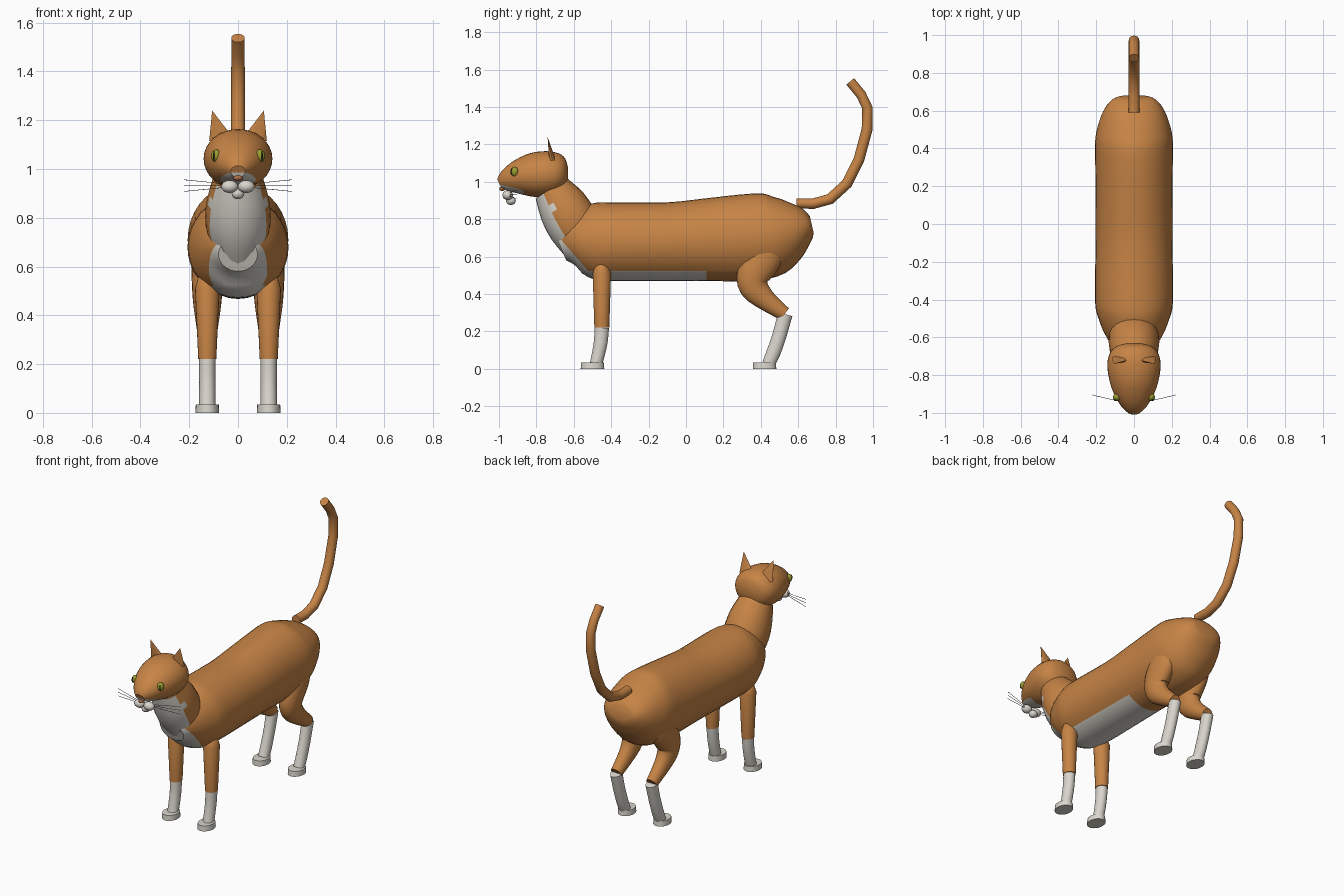
import bpy, bmesh, math
from mathutils import Vector

cube = bpy.data.objects.get("Cube")
if cube:
    bpy.data.objects.remove(cube, do_unlink=True)


def material(name, *rgb):
    m = bpy.data.materials.new(name)
    m.use_nodes = True
    m.diffuse_color = (*rgb, 1)
    m.node_tree.nodes["Principled BSDF"].inputs["Base Color"].default_value = (*rgb, 1)
    return m


ORANGE = material("orange fur", 0.57, 0.23, 0.06)
WHITE = material("white fur", 0.70, 0.67, 0.61)
GREEN = material("green iris", 0.32, 0.34, 0.03)
BLACK = material("black pupil", 0.02, 0.02, 0.02)
NOSE = material("brown nose", 0.42, 0.16, 0.06)
GREY = material("grey whisker", 0.2, 0.2, 0.2)


def finish(bm, name, mats, angle=40):
    """Turn a bmesh into a smooth-shaded object."""
    bmesh.ops.recalc_face_normals(bm, faces=bm.faces[:])
    mesh = bpy.data.meshes.new(name)
    bm.to_mesh(mesh)
    bm.free()
    for m in mats:
        mesh.materials.append(m)
    ob = bpy.data.objects.new(name, mesh)
    bpy.context.collection.objects.link(ob)
    bpy.ops.object.select_all(action='DESELECT')
    ob.select_set(True)
    bpy.context.view_layer.objects.active = ob
    bpy.ops.object.shade_smooth_by_angle(angle=math.radians(angle))
    return ob


def smooth_rings(rings, steps):
    """Interpolate the rings with a Catmull-Rom spline."""
    p = [Vector(r) for r in rings]
    out = []
    for i in range(len(p) - 1):
        a, b, c, d = p[max(i - 1, 0)], p[i], p[i + 1], p[min(i + 2, len(p) - 1)]
        for k in range(steps):
            t = k / steps
            out.append(b + (c - a) * (t / 2) + (a * 2 - b * 5 + c * 4 - d) * (t * t / 2)
                       + (b * 3 - a - c * 3 + d) * (t ** 3 / 2))
    return out + [p[-1]]


def tube(name, mats, rings, x=0, seg=24, steps=3, cuts=(), rule=None):
    """Loft ellipses (y, z, half width, half depth) along a path in the side plane."""
    bm = bmesh.new()
    rs = smooth_rings(rings, steps)
    loops = []
    for i, (y, z, rx, rd) in enumerate(rs):
        a, b = rs[max(i - 1, 0)], rs[min(i + 1, len(rs) - 1)]
        t = Vector((b[0] - a[0], b[1] - a[1])).normalized()
        loop = []
        for k in range(seg):
            ang = math.tau * k / seg
            d = rd * math.cos(ang)
            loop.append(bm.verts.new((x + rx * math.sin(ang), y - t.y * d, z + t.x * d)))
        loops.append(loop)
    for p, q in zip(loops, loops[1:]):
        for k in range(seg):
            n = (k + 1) % seg
            bm.faces.new((p[k], p[n], q[n], q[k]))
    bm.faces.new(loops[0])
    bm.faces.new(loops[-1])
    for co, no in cuts:
        bmesh.ops.bisect_plane(bm, geom=bm.verts[:] + bm.edges[:] + bm.faces[:],
                               plane_co=co, plane_no=no)
    if rule:
        for f in bm.faces:
            f.material_index = int(rule(f.calc_center_median()))
    return finish(bm, name, mats)


def ball(name, mat, loc, size, turn=0):
    bm = bmesh.new()
    bmesh.ops.create_uvsphere(bm, u_segments=20, v_segments=12, radius=1)
    ob = finish(bm, name, [mat], 60)
    ob.location, ob.scale, ob.rotation_euler.z = loc, size, turn
    return ob


def paw(name, x, y):
    bm = bmesh.new()
    bmesh.ops.create_cone(bm, cap_ends=True, segments=24, radius1=1, radius2=0.96, depth=1)
    ob = finish(bm, name, [WHITE])
    ob.location, ob.scale = (x, y, 0.017), (0.049, 0.063, 0.034)


# Body with white belly and breast
def breast_line(p):
    return p.z < 0.52 - (p.y + 0.52) * 1.15


tube("body", [ORANGE, WHITE], [
    (-0.67, 0.65, 0.08, 0.075), (-0.6, 0.675, 0.145, 0.15), (-0.5, 0.682, 0.188, 0.202),
    (-0.4, 0.68, 0.207, 0.21), (-0.1, 0.68, 0.203, 0.21), (0.1, 0.69, 0.203, 0.22),
    (0.3, 0.70, 0.205, 0.232), (0.45, 0.715, 0.205, 0.225), (0.54, 0.737, 0.185, 0.183),
    (0.61, 0.757, 0.155, 0.128), (0.655, 0.768, 0.118, 0.08), (0.672, 0.772, 0.085, 0.045)],
    seg=36,
    cuts=[((0, 0, 0.522), (0, 0, 1)), ((0, -0.52, 0.52), (0, 1.15, 1))],
    rule=lambda p: p.y < 0.1 and (p.z < 0.522 or (p.y < -0.5 and breast_line(p))))

# Neck with white bib on its front side
AXIS = Vector((0, 0.13, -0.21)).normalized()
neck = tube("neck", [ORANGE, WHITE], [
    (-0.72, 0.965, 0.1, 0.1), (-0.66, 0.87, 0.128, 0.133),
    (-0.6, 0.765, 0.132, 0.14), (-0.53, 0.65, 0.095, 0.12)],
    rule=lambda p: abs(p.x) < 0.114 and
    (p - Vector((0, -0.66, 0.87))).dot(Vector((0, AXIS.z, -AXIS.y))) > 0.045)

# Head with white lower muzzle
tube("head", [ORANGE, WHITE], [
    (-0.998, 0.99, 0.03, 0.026), (-0.965, 1.004, 0.066, 0.058), (-0.9, 1.023, 0.106, 0.092),
    (-0.82, 1.036, 0.132, 0.118), (-0.74, 1.042, 0.141, 0.122), (-0.68, 1.045, 0.126, 0.108),
    (-0.645, 1.045, 0.088, 0.077), (-0.63, 1.045, 0.03, 0.026)],
    seg=32,
    cuts=[((0, -0.87, 0.955), (0, 0.25, 1)), ((0, -0.87, 0), (0, 1, 0))],
    rule=lambda p: p.y < -0.87 and p.z < 0.955 - 0.25 * (p.y + 0.87))

ball("nose", NOSE, (0, -0.982, 0.963), (0.02, 0.016, 0.012))
ball("chin", WHITE, (0, -0.936, 0.899), (0.026, 0.026, 0.023))

# Tail
tube("tail", [ORANGE], [
    (0.59, 0.885, 0.029, 0.027), (0.68, 0.883, 0.029, 0.028), (0.77, 0.908, 0.029, 0.029),
    (0.86, 0.99, 0.029, 0.029), (0.925, 1.12, 0.029, 0.029), (0.968, 1.28, 0.028, 0.029),
    (0.97, 1.395, 0.028, 0.028), (0.937, 1.465, 0.027, 0.027), (0.878, 1.537, 0.027, 0.027)],
    seg=20, steps=1)

for side, s in (("left", 1), ("right", -1)):
    # Front leg
    x = 0.126 * s
    tube(side + "_front_leg", [ORANGE], [
        (-0.45, 0.575, 0.015, 0.015), (-0.45, 0.56, 0.036, 0.034), (-0.45, 0.51, 0.05, 0.049),
        (-0.45, 0.22, 0.037, 0.04)], x, steps=1)
    tube(side + "_front_sock", [WHITE], [
        (-0.45, 0.22, 0.034, 0.038), (-0.455, 0.15, 0.033, 0.037),
        (-0.468, 0.08, 0.033, 0.035), (-0.482, 0.025, 0.033, 0.033)], x, steps=2)
    paw(side + "_front_paw", x, -0.5)

    # Hind leg
    tube(side + "_thigh", [ORANGE], [
        (0.46, 0.73, 0.025, 0.04), (0.45, 0.69, 0.052, 0.085), (0.415, 0.6, 0.064, 0.1),
        (0.362, 0.505, 0.062, 0.09), (0.365, 0.435, 0.056, 0.078), (0.43, 0.365, 0.046, 0.056),
        (0.528, 0.293, 0.036, 0.038)], x)
    tube(side + "_hind_sock", [WHITE], [
        (0.53, 0.292, 0.034, 0.04), (0.5, 0.18, 0.033, 0.038),
        (0.465, 0.08, 0.033, 0.038), (0.44, 0.025, 0.033, 0.034)], x, steps=2)
    paw(side + "_hind_paw", x, 0.42)

    # Ear: flattened cone with its tip pulled outward
    bm = bmesh.new()
    base = [bm.verts.new((s * (0.064 + 0.054 * math.cos(a)), -0.714 + 0.018 * math.sin(a), 1.115))
            for a in (math.tau * k / 20 for k in range(20))]
    tip = bm.verts.new((s * 0.106, -0.74, 1.24))
    bm.faces.new(base)
    for k in range(20):
        bm.faces.new((base[k], base[(k + 1) % 20], tip))
    finish(bm, side + "_ear", [ORANGE])

    # Eye, pupil and cheek puff
    ball(side + "_eye", GREEN, (s * 0.09, -0.916, 1.054), (0.021, 0.021, 0.026))
    ball(side + "_pupil", BLACK, (s * 0.097, -0.93, 1.054), (0.004, 0.009, 0.019), s * 0.45)
    ball(side + "_muzzle_puff", WHITE, (s * 0.034, -0.953, 0.928), (0.034, 0.028, 0.026))

    # Whiskers
    for i in (-1, 0, 1):
        a = Vector((s * 0.05, -0.945, 0.932 + i * 0.007))
        b = Vector((s * 0.222, -0.905, 0.932 + i * 0.024))
        curve = bpy.data.curves.new(side + "_whisker", 'CURVE')
        curve.dimensions = '3D'
        curve.bevel_depth = 0.0013
        curve.bevel_resolution = 1
        line = curve.splines.new('POLY')
        line.points.add(1)
        for pt, co in zip(line.points, (a, b)):
            pt.co = (*co, 1)
        curve.materials.append(GREY)
        bpy.context.collection.objects.link(bpy.data.objects.new(side + "_whisker", curve))
